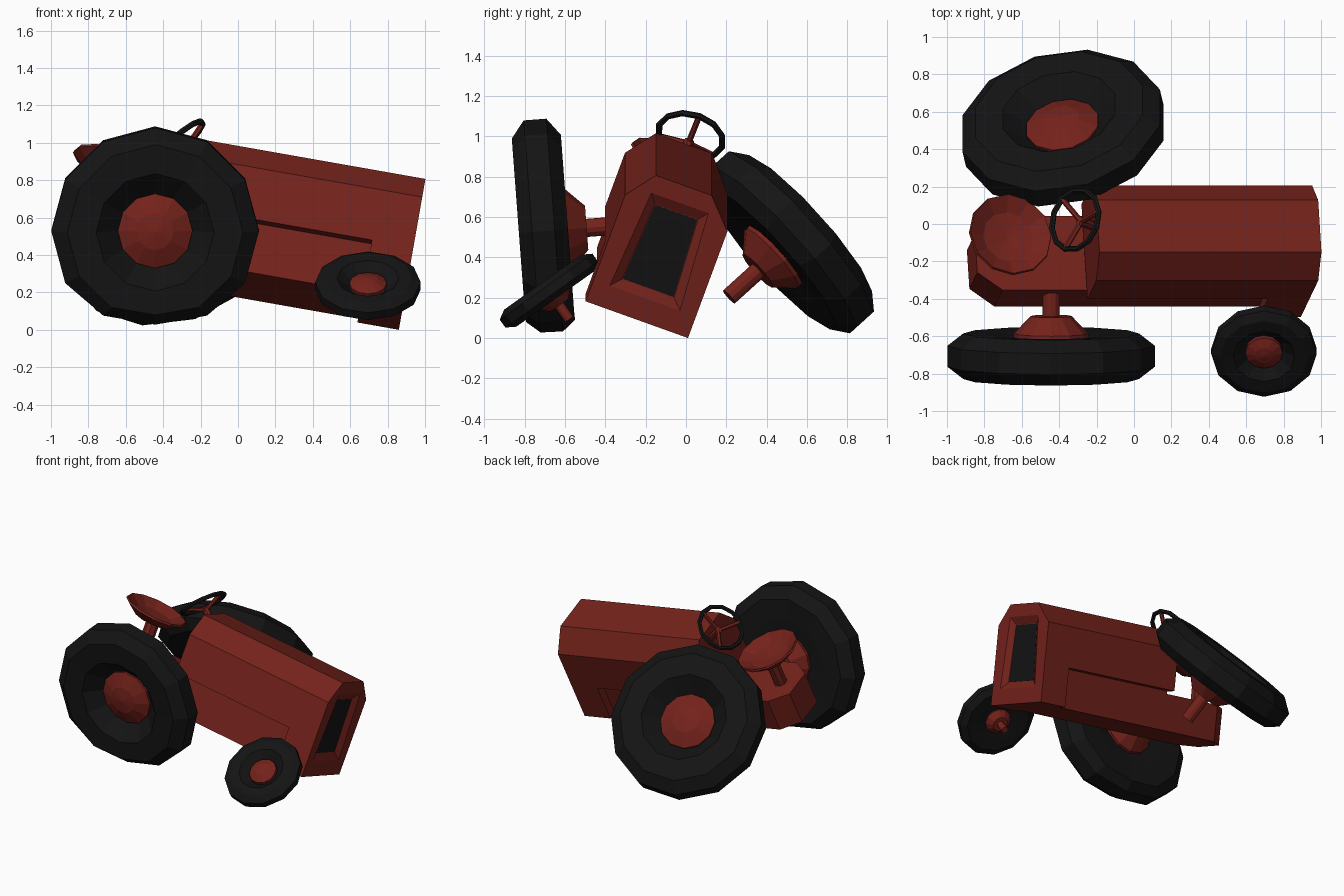
import bpy, bmesh
from math import sin, cos, pi, radians
from mathutils import Matrix, Vector

if "Cube" in bpy.data.objects:
    bpy.data.objects.remove(bpy.data.objects["Cube"])


def material(name, rgb):
    m = bpy.data.materials.new(name)
    m.diffuse_color = (*rgb, 1)
    m.use_nodes = True
    m.node_tree.nodes["Principled BSDF"].inputs["Base Color"].default_value = m.diffuse_color
    return m


RED = material("red_paint", (0.175, 0.016, 0.011))
BLACK = material("black_rubber", (0.007, 0.007, 0.007))


def loft(name, rings, mat, M=Matrix(), closed=False, caps=True):
    """Skin a row of equal-sized rings of points."""
    bm = bmesh.new()
    rows = [[bm.verts.new(M @ Vector(p)) for p in ring] for ring in rings]
    n = len(rows[0])
    pairs = list(zip(rows, rows[1:]))
    if closed:
        pairs.append((rows[-1], rows[0]))
    for a, b in pairs:
        for i in range(n):
            j = (i + 1) % n
            bm.faces.new((a[i], a[j], b[j], b[i]))
    if caps and not closed:
        bm.faces.new(rows[0])
        bm.faces.new(rows[-1])
    bmesh.ops.remove_doubles(bm, verts=bm.verts, dist=1e-5)
    bmesh.ops.recalc_face_normals(bm, faces=bm.faces)
    me = bpy.data.meshes.new(name)
    bm.to_mesh(me)
    bm.free()
    me.materials.append(mat)
    ob = bpy.data.objects.new(name, me)
    bpy.context.collection.objects.link(ob)
    return ob


def basis(centre, axis, ref=(1, 0, 0)):
    """Frame at centre with z on the axis and x near ref."""
    z = Vector(axis).normalized()
    x = Vector(ref)
    x = (x - z * x.dot(z)).normalized()
    y = z.cross(x)
    return Matrix.Translation(Vector(centre)) @ Matrix((x, y, z)).transposed().to_4x4()


def lathe(name, profile, n, mat, M, closed=False):
    """Turn (radius, height) points around the local z axis."""
    rings = [[(r * cos(2 * pi * i / n), r * sin(2 * pi * i / n), h) for i in range(n)]
             for r, h in profile]
    return loft(name, rings, mat, M, closed, caps=False)


def rod(name, p, q, r, mat, M, n=8):
    d = Vector(q) - Vector(p)
    lathe(name, [(0, 0), (r, 0), (r, d.length), (0, d.length)], n, mat,
          M @ basis(p, d, (0.31, 0.9, 0.2)))


# Body frame: x along the hood (0 at the nose), y across, z up; pitched and rolled
R = Matrix.Rotation(radians(10), 4, 'Y') @ Matrix.Rotation(radians(-20), 4, 'X')
BODY = Matrix.Translation(Vector((0.86, 0.01, 0)) - R @ Vector((0, 0.27, 0))) @ R


def section(u, pts):
    return [(u, v, w) for v, w in pts]


# Nose with framed, sunken grille
def nose(bottom):
    return [(-.27, bottom), (-.27, .57), (-.16, .715), (.135, .715), (.27, .57), (.27, bottom)]


def window(bw, tw, low, high):
    return [(-bw, low), (-tw, high), (-tw, high), (tw, high), (tw, high), (bw, low)]


rim = window(.185, .15, .115, .625)
dark = window(.137, .114, .162, .573)
glass = window(.134, .111, .165, .57)
loft("nose", [section(-.225, nose(0)), section(0, nose(0)),
              section(0, rim), section(-.03, dark)], RED, BODY)
g = [glass[i] for i in (0, 1, 3, 5)]
loft("grille", [section(-.05, g), section(-.0285, g)], BLACK, BODY)

# Hood overhanging the narrower lower body, which has a three-faced tail
loft("hood", [section(-1.205, nose(.28)), section(-.225, nose(.28))], RED, BODY)
plan = [(-1.19, -.21), (-1.66, -.21), (-1.79, -.11), (-1.79, .11), (-1.66, .21), (-1.19, .21)]
loft("rear_body", [[(u, v, w) for u, v in plan] for w in (0, .26)], RED, BODY)
side = [(-.21, 0), (-.21, .29), (.21, .29), (.21, 0)]
loft("lower_body", [section(-1.19, side), section(-.225, side)], RED, BODY)

# Seat bowl on its post
rod("seat_post", (-1.645, 0, .22), (-1.645, 0, .49), .048, RED, BODY)
lathe("seat", [(0, -.09), (.14, -.07), (.23, -.005), (.225, .01),
               (.14, -.04), (0, -.06)], 12, RED,
      BODY @ basis((-1.652, 0, .55), (sin(radians(7)), 0, cos(radians(7)))))

# Steering wheel, spokes and column
c = Vector((-1.33, .014, .74))
axis = Vector((-.766, 0, .643))
up = Vector((.643, 0, .766))
hub = c - axis * .05
lathe("steering_rim", [(.165 + .016 * cos(k * pi / 3), .016 * sin(k * pi / 3)) for k in range(6)],
      12, BLACK, BODY @ basis(c, axis), closed=True)
for k in range(3):
    t = 2 * pi * k / 3
    rod("steering_spoke", hub, c + .16 * (up * cos(t) + Vector((0, 1, 0)) * sin(t)),
        .015, RED, BODY, 6)
rod("steering_column", hub + axis * .015, c - axis * .24, .026, RED, BODY)


# Wheels: tyre plus hub with dome outside, cone and axle stub inside
def wheel(name, centre, axis, tyre, hub, ref=(1, 0, 0)):
    M = basis(centre, axis, ref)
    t = lathe(name + "_tyre", tyre, 12, BLACK, M, closed=True)
    if name == "rear_wheel_near":      # tyre squashed where it rests
        for v in t.data.vertices:
            if v.co.z < .13:
                v.co.z = .13 - (.13 - v.co.z) * .65
    lathe(name + "_hub", hub, 12, RED, M)


big_tyre = [(.2, .01), (.315, .12), (.47, .122), (.555, .056), (.555, -.056),
            (.47, -.122), (.315, -.115), (.19, -.1)]
big_hub = [(0, .085), (.1, .07), (.2, .025), (.2, -.122), (.11, -.215),
           (.045, -.215), (.045, -.41), (0, -.41)]
small_tyre = [(.1, -.005), (.165, .05), (.235, .052), (.282, .024), (.282, -.024),
              (.235, -.052), (.165, -.047), (.095, -.04)]
small_hub = [(0, .05), (.05, .042), (.1, .018), (.095, -.048), (.055, -.09),
             (.025, -.09), (.025, -.175), (0, -.175)]
wheel("rear_wheel_near", (-.443, -.707, .53), (0, -.997, -.075), big_tyre, big_hub)
wheel("rear_wheel_far", (-.38, .513, .475), (-.175, .73, .66), big_tyre, big_hub,
      (cos(radians(15)), .66 * sin(radians(15)), -.73 * sin(radians(15))))
wheel("front_wheel", (.695, -.68, .235), (0, -.58, .815), small_tyre, small_hub)
